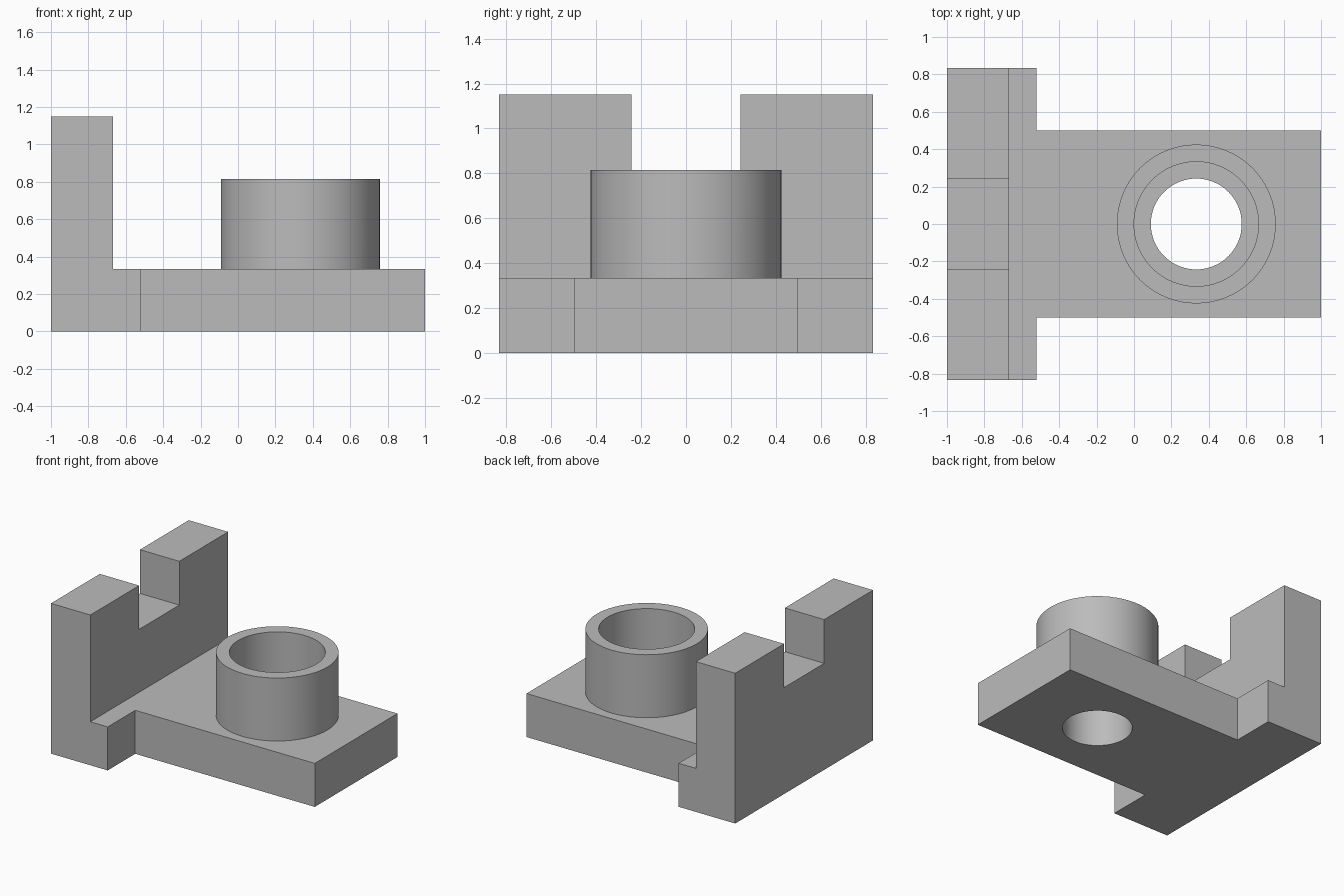
import bpy, bmesh, math
from mathutils import Vector

cube = bpy.data.objects.get("Cube")
if cube:
    bpy.data.objects.remove(cube, do_unlink=True)

BASE_H, BOSS_H, WALL_H = 0.333, 0.815, 1.15
BORE_X = 0.333

grey = bpy.data.materials.new("plain grey")
grey.use_nodes = True
grey.diffuse_color = (0.5, 0.5, 0.5, 1)
grey.node_tree.nodes["Principled BSDF"].inputs["Base Color"].default_value = (0.5, 0.5, 0.5, 1)


def finish(name, bm):
    bmesh.ops.recalc_face_normals(bm, faces=bm.faces)
    mesh = bpy.data.meshes.new(name)
    bm.to_mesh(mesh)
    bm.free()
    mesh.materials.append(grey)
    obj = bpy.data.objects.new(name, mesh)
    bpy.context.collection.objects.link(obj)
    return obj


def prism(name, outline, direction):
    """Extrude a closed outline along a direction."""
    bm = bmesh.new()
    face = bm.faces.new([bm.verts.new(p) for p in outline])
    ext = bmesh.ops.extrude_face_region(bm, geom=[face])
    verts = [v for v in ext["geom"] if isinstance(v, bmesh.types.BMVert)]
    bmesh.ops.translate(bm, verts=verts, vec=Vector(direction))
    return finish(name, bm)


def cylinder(name, radius, z0, z1, segments=64):
    ring = [(BORE_X + radius * math.cos(math.tau * i / segments),
             radius * math.sin(math.tau * i / segments), z0) for i in range(segments)]
    return prism(name, ring, (0, 0, z1 - z0))


def combine(target, tool, operation):
    """Apply a boolean and discard the tool."""
    mod = target.modifiers.new(operation, "BOOLEAN")
    mod.operation, mod.solver, mod.object = operation, "EXACT", tool
    bpy.context.view_layer.update()
    graph = bpy.context.evaluated_depsgraph_get()
    mesh = bpy.data.meshes.new_from_object(target.evaluated_get(graph))
    target.modifiers.clear()
    target.data = mesh
    bpy.data.objects.remove(tool, do_unlink=True)


# T-shaped base plate, outline mirrored across y
half = [(1, 0.5), (-0.52, 0.5), (-0.52, 0.833), (-1, 0.833)]
outline = half + [(x, -y) for x, y in reversed(half)]
bracket = prism("bracket_body", [(x, y, 0) for x, y in outline], (0, 0, BASE_H))

# Upright end wall with a square notch
half = [(0.833, 0), (0.833, WALL_H), (0.243, WALL_H), (0.243, BOSS_H)]
outline = half + [(-y, z) for y, z in reversed(half)]
wall = prism("end_wall", [(-1, y, z) for y, z in outline], (0.333, 0, 0))
combine(bracket, wall, "UNION")

# Round boss with a stepped bore
combine(bracket, cylinder("boss", 0.425, 0.15, BOSS_H), "UNION")
combine(bracket, cylinder("wide_bore", 0.333, BASE_H, 1), "DIFFERENCE")
combine(bracket, cylinder("narrow_bore", 0.243, -0.1, 1), "DIFFERENCE")

# Smooth curved walls, keep machined edges sharp
bpy.ops.object.select_all(action="DESELECT")
bracket.select_set(True)
bpy.context.view_layer.objects.active = bracket
bpy.ops.object.shade_smooth_by_angle(angle=math.radians(30))
